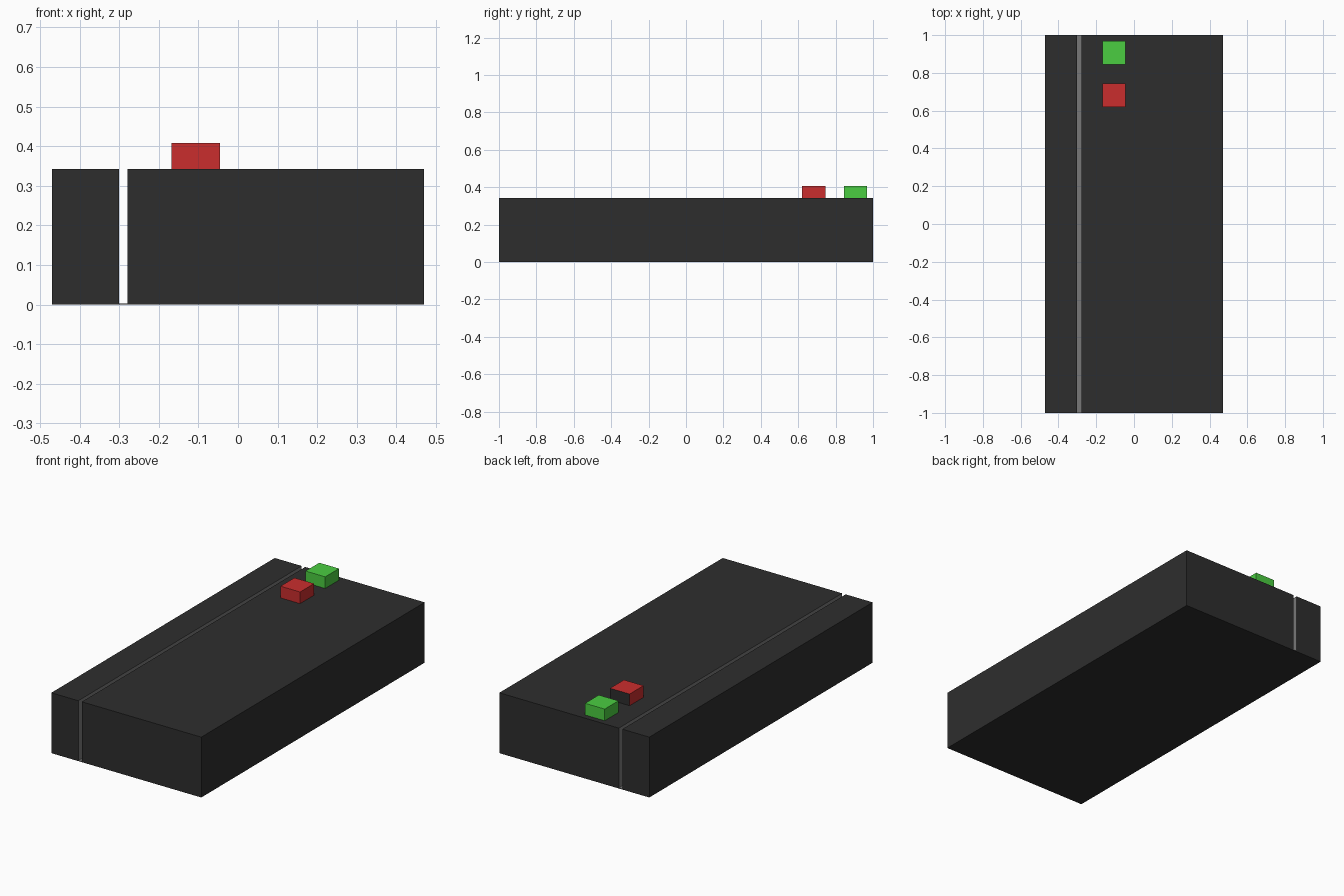
import bpy
import bmesh

default_cube = bpy.data.objects.get("Cube")
if default_cube:
    bpy.data.objects.remove(default_cube, do_unlink=True)


def material(name, colour):
    mat = bpy.data.materials.new(name)
    mat.use_nodes = True
    mat.diffuse_color = (*colour, 1)
    mat.node_tree.nodes["Principled BSDF"].inputs["Base Color"].default_value = (*colour, 1)
    return mat


CHARCOAL = material("charcoal", (0.027, 0.027, 0.027))
GREY = material("slot grey", (0.19, 0.19, 0.19))
RED = material("red", (0.59, 0.027, 0.027))
GREEN = material("green", (0.07, 0.61, 0.053))


def extrude_profile(name, profile, y0, y1, mats, second_colour):
    """Extrude an x-z profile along y; faces matching the rule get the second material."""
    bm = bmesh.new()
    base = bm.faces.new([bm.verts.new((x, y0, z)) for x, z in profile])
    grown = bmesh.ops.extrude_face_region(bm, geom=[base], use_keep_orig=True)
    moved = [v for v in grown["geom"] if isinstance(v, bmesh.types.BMVert)]
    bmesh.ops.translate(bm, verts=moved, vec=(0, y1 - y0, 0))
    bmesh.ops.recalc_face_normals(bm, faces=bm.faces)
    for face in bm.faces:
        face.material_index = int(second_colour(face))
    mesh = bpy.data.meshes.new(name)
    bm.to_mesh(mesh)
    bm.free()
    for mat in mats:
        mesh.materials.append(mat)
    obj = bpy.data.objects.new(name, mesh)
    bpy.context.collection.objects.link(obj)
    return obj


# Long block with a deep slot running from front to back
HALF, TOP, FLOOR = 0.47, 0.342, 0.003
SLOT_L, SLOT_R = -0.301, -0.279
body_profile = [(-HALF, 0), (HALF, 0), (HALF, TOP), (SLOT_R, TOP),
                (SLOT_R, FLOOR), (SLOT_L, FLOOR), (SLOT_L, TOP), (-HALF, TOP)]


def in_slot(face):
    x, y, z = face.calc_center_median()
    return abs(face.normal.y) < 0.5 and SLOT_L - 0.001 < x < SLOT_R + 0.001 and z > 0.001


extrude_profile("slotted_body", body_profile, -1, 1, [CHARCOAL, GREY], in_slot)

# Two square buttons near the back; the red one has a dark rear face
B0, B1, B_TOP = -0.168, -0.045, 0.408
button_profile = [(B0, TOP), (B1, TOP), (B1, B_TOP), (B0, B_TOP)]
extrude_profile("red_button", button_profile, 0.62, 0.745, [RED, CHARCOAL],
                lambda face: face.normal.y > 0.5)
extrude_profile("green_button", button_profile, 0.845, 0.968, [GREEN],
                lambda face: False)
